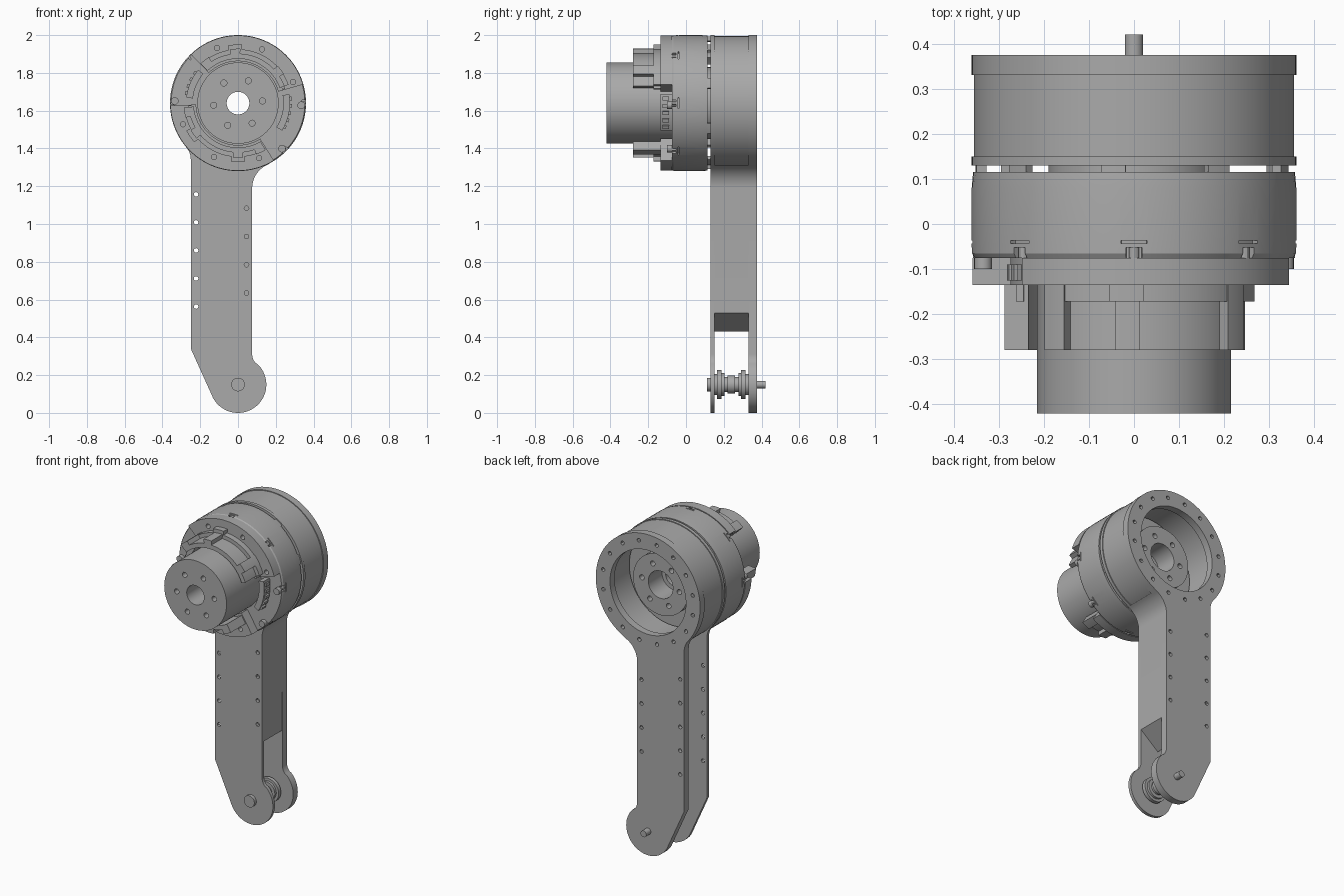
import bpy, bmesh, math
from math import cos, sin, radians

if "Cube" in bpy.data.objects:
    bpy.data.objects.remove(bpy.data.objects["Cube"], do_unlink=True)

GREY = (0.4, 0.4, 0.4, 1)
metal = bpy.data.materials.new("plain_grey")
metal.use_nodes = True
metal.diffuse_color = GREY
metal.node_tree.nodes["Principled BSDF"].inputs["Base Color"].default_value = GREY

HUB, PIN = (0, 1.64), (0, 0.15)


def arc(c, r, a0, a1, n=24):
    """Points on an arc in the x-z plane, angles in degrees."""
    steps = [radians(a0 + (a1 - a0) * i / n) for i in range(n + 1)]
    return [(c[0] + r * cos(a), c[1] + r * sin(a)) for a in steps]


def circle(c, r, n=64):
    return arc(c, r, 0, 360, n)[:-1]


def sector(r0, r1, a0, a1):
    return arc(HUB, r1, a0, a1, 40) + arc(HUB, r0, a1, a0, 40)


def polar(r, a):
    return arc(HUB, r, a, a, 1)[0]


def prism(name, loops, y0, y1):
    """Extrude closed x-z outlines from y0 to y1."""
    bm = bmesh.new()
    for loop in loops:
        face = bm.faces.new([bm.verts.new((x, y0, z)) for x, z in loop])
        ext = bmesh.ops.extrude_face_region(bm, geom=[face])
        new = [v for v in ext["geom"] if isinstance(v, bmesh.types.BMVert)]
        bmesh.ops.translate(bm, verts=new, vec=(0, y1 - y0, 0))
    bmesh.ops.recalc_face_normals(bm, faces=bm.faces)
    me = bpy.data.meshes.new(name)
    bm.to_mesh(me)
    bm.free()
    ob = bpy.data.objects.new(name, me)
    bpy.context.collection.objects.link(ob)
    me.materials.append(metal)
    return ob


def cut(ob, loops, y0, y1):
    """Subtract extruded outlines and discard the cutter."""
    tool = prism("cutter", loops, y0, y1)
    tool.hide_render = True
    mod = ob.modifiers.new("cut", "BOOLEAN")
    mod.operation, mod.solver, mod.object = "DIFFERENCE", "EXACT", tool
    bpy.context.view_layer.objects.active = ob
    bpy.ops.object.modifier_apply(modifier=mod.name)
    bpy.data.objects.remove(tool, do_unlink=True)
    return ob


def lathe(name, c, steps):
    """Stack of coaxial discs along y, given as (y, radius) pairs."""
    bm = bmesh.new()
    vs = [bm.verts.new((c[0] + r, y, c[1])) for y, r in steps]
    es = [bm.edges.new(p) for p in zip(vs, vs[1:])]
    bmesh.ops.spin(bm, geom=vs + es, cent=(c[0], 0, c[1]), axis=(0, 1, 0),
                   angle=math.tau, steps=72, use_merge=True)
    bmesh.ops.remove_doubles(bm, verts=bm.verts, dist=1e-5)
    bmesh.ops.recalc_face_normals(bm, faces=bm.faces)
    me = bpy.data.meshes.new(name)
    bm.to_mesh(me)
    bm.free()
    ob = bpy.data.objects.new(name, me)
    bpy.context.collection.objects.link(ob)
    me.materials.append(metal)
    return ob


# Arm outline: round foot, straight shank, filleted into the round hub
foot = arc(PIN, 0.15, 209, 408, 40)
ankle = arc((0.145, 0.311), 0.07, 228, 180, 8)
right_fillet = arc((0.209, 1.19), 0.134, 180, 115, 12)
left_fillet = arc((-0.35, 1.341), 0.1, 40.5, 0, 8)
outline = (foot + ankle + right_fillet + arc(HUB, 0.36, -65, 220.5, 80)[1:-1]
           + left_fillet + [(-0.25, 0.34)])
bolts = [circle((-0.222, 0.563 + 0.1485 * i), 0.012, 12) for i in range(5)]
bolts += [circle((0.045, 0.635 + 0.1495 * i), 0.012, 12) for i in range(4)]
rim_bolts = [circle(polar(0.315, 22.5 * i + 11), 0.012, 12) for i in range(16)]

# Side plates
front_plate = prism("front_arm_plate", [outline], 0.13, 0.15)
cut(front_plate, bolts + [circle(HUB, 0.3)], 0.1, 0.2)
back_plate = prism("back_arm_plate", [outline], 0.33, 0.375)
cut(back_plate, bolts + rim_bolts + [circle(HUB, 0.262)], 0.3, 0.4)

# Web joining the plates and the hub shell
web = [(0.074, 0.53)] + right_fillet + [(-0.05, 1.3), (-0.05, 0.43)]
prism("arm_web", [web], 0.15, 0.33)
shell = prism("hub_shell", [circle(HUB, 0.355, 96)], 0.15, 0.33)
cut(shell, [circle(HUB, 0.3)], 0.1, 0.4)

# Foot axle with a pair of flanged rollers
half = [(0.15, 0.056), (0.165, 0.056), (0.165, 0.076), (0.188, 0.076),
        (0.188, 0.06), (0.203, 0.06), (0.203, 0.04), (0.22, 0.04), (0.22, 0.048)]
mirror = [(0.448 - y if y < 0.16 else 0.48 - y, r) for y, r in reversed(half)]
mirror = [(0.33 if i == len(mirror) - 1 else y, r) for i, (y, r) in enumerate(mirror)]
lathe("foot_axle", PIN, [(0.11, 0), (0.11, 0.036), (0.15, 0.036)] + half + mirror
      + [(0.33, 0.02), (0.42, 0.02), (0.42, 0)])

# Motor housing with rear hub
six = [circle(polar(0.13, 5 + 60 * i), 0.016, 16) for i in range(6)]
housing = lathe("motor_housing", HUB, [(-0.075, 0), (-0.075, 0.354), (-0.065, 0.36),
                                       (0.08, 0.36), (0.115, 0.357), (0.115, 0)])
cut(housing, [circle(HUB, 0.06)], -0.2, 0.2)
notches = []
for a in range(0, 360, 45):
    notches.append(sector(0.34, 0.38, a - 2.8, a + 2.8))
cut(housing, notches, -0.1, -0.052)
cut(housing, [sector(0.345, 0.38, a - 4.6, a + 4.6) for a in range(0, 360, 45)],
    -0.043, -0.037)
prism("housing_screws", [circle(polar(0.346, a), 0.011, 12)
                         for a in range(0, 360, 45)], -0.075, -0.052)
rear = prism("rear_hub", [circle(HUB, 0.19)], 0.115, 0.25)
cut(rear, [circle(HUB, 0.085)], 0.1, 0.3)
cut(rear, six, 0.2, 0.3)
prism("spacer_tabs", [sector(0.33, 0.352, a, a + 9) for a in range(13, 373, 40)],
      0.115, 0.13)

# Output rotor
rotor = prism("output_rotor", [circle(HUB, 0.215, 96)], -0.42, -0.075)
cut(rotor, [circle(HUB, 0.06)], -0.5, 0)
cut(rotor, six, -0.5, -0.38)

# Stepped clamp segments above and below the rotor
for name, a0, a1, lugs in (("upper", 16, 134, (38, 93, 128)),
                           ("lower", 182, 302, (190, 215, 270, 295))):
    flange = prism(name + "_flange", [sector(0.222, 0.358, a0, a1)], -0.135, -0.075)
    cut(flange, [circle(polar(0.312, a0 + 5 + 45 * i if a0 < 90 else 201 + 45 * i),
                        0.014, 16) for i in range(3)], -0.2, -0.1)
    prism(name + "_step", [sector(0.255, 0.285, a0 + 4, a1 - 4)], -0.172, -0.135)
    prism(name + "_collar", [sector(0.245, 0.262, a0 + 1, a1 - 3)], -0.172, -0.135)
    prism(name + "_lug_bases", [sector(0.285, 0.31, a - 7, a + 7) for a in lugs[1:-1]],
          -0.172, -0.135)
    prism(name + "_lugs", [sector(0.235, 0.288, a - 5.5, a + 5.5) for a in lugs],
          -0.28, -0.13)
    prism(name + "_band", [sector(0.235, 0.262, a0 + 4, a1 - 4)], -0.28, -0.135)

# Cable connectors in the open sectors
for name, a0, a1 in (("right_connector", -32, 10), ("left_connector", 140, 174)):
    prism(name, [sector(0.24, 0.275, a0, a1)], -0.135, -0.075)
    pins = [sector(0.275, 0.285, a, a + 4) for a in range(a0 + 3, a1 - 5, 8)]
    prism(name + "_ribs", pins, -0.125, -0.09)
prism("side_screws", [circle(polar(0.335, a), 0.02, 16) for a in (-2, 178, -46)],
      -0.1, -0.075)

# Smooth curved walls, keep edges sharp
bpy.ops.object.select_all(action="DESELECT")
for ob in bpy.context.scene.objects:
    if ob.type == "MESH":
        ob.select_set(True)
        bpy.context.view_layer.objects.active = ob
bpy.ops.object.shade_smooth_by_angle(angle=radians(30))
